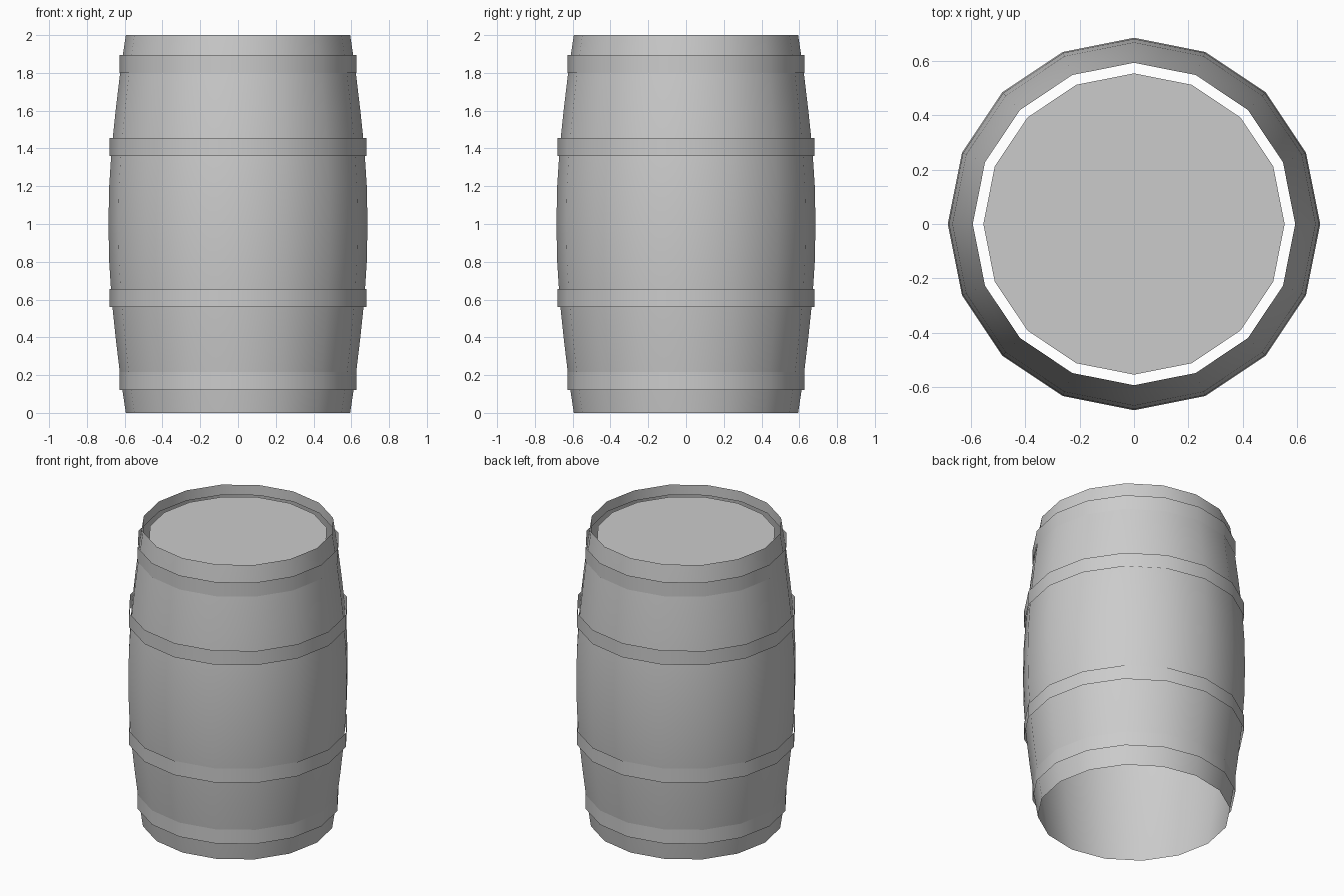
import bpy
import math

if "Cube" in bpy.data.objects:
    bpy.data.objects.remove(bpy.data.objects["Cube"])

SIDES = 16


def lathe(name, profile, smooth=True, cap=False):
    """Revolve (radius, z) points around z; optionally cap the last ring."""
    verts, faces = [], []
    for r, z in profile:
        for i in range(SIDES):
            a = 2 * math.pi * i / SIDES
            verts.append((r * math.cos(a), r * math.sin(a), z))
    for k in range(len(profile) - 1):
        for i in range(SIDES):
            j = (i + 1) % SIDES
            a, b = k * SIDES, (k + 1) * SIDES
            faces.append((a + i, a + j, b + j, b + i))
    if cap:
        faces.append(tuple((len(profile) - 1) * SIDES + i for i in range(SIDES)))
    mesh = bpy.data.meshes.new(name)
    mesh.from_pydata(verts, [], faces)
    obj = bpy.data.objects.new(name, mesh)
    bpy.context.collection.objects.link(obj)
    if smooth:
        bpy.ops.object.select_all(action='DESELECT')
        obj.select_set(True)
        bpy.context.view_layer.objects.active = obj
        bpy.ops.object.shade_smooth_by_angle(angle=math.radians(30))
    return obj


# Bulging stave wall, open at the bottom, with a short lip turned in at the top
half = [(0.594, 0), (0.624, 0.2), (0.648, 0.4), (0.669, 0.6), (0.682, 0.8)]
wall = half + [(0.686, 1.0)] + [(r, 2 - z) for r, z in reversed(half)]
lathe("barrel_wall", wall + [(0.594, 1.93)])

# Recessed lid, separated from the wall by a narrow gap
lathe("barrel_lid", [(0.555, 1.935)], smooth=False, cap=True)

# Four thin upright hoops
hoops = [("bottom", 0.627, 0.12), ("lower", 0.681, 0.56),
         ("upper", 0.681, 1.36), ("top", 0.627, 1.80)]
for label, radius, z in hoops:
    lathe(label + "_hoop", [(radius, z), (radius, z + 0.096)])
